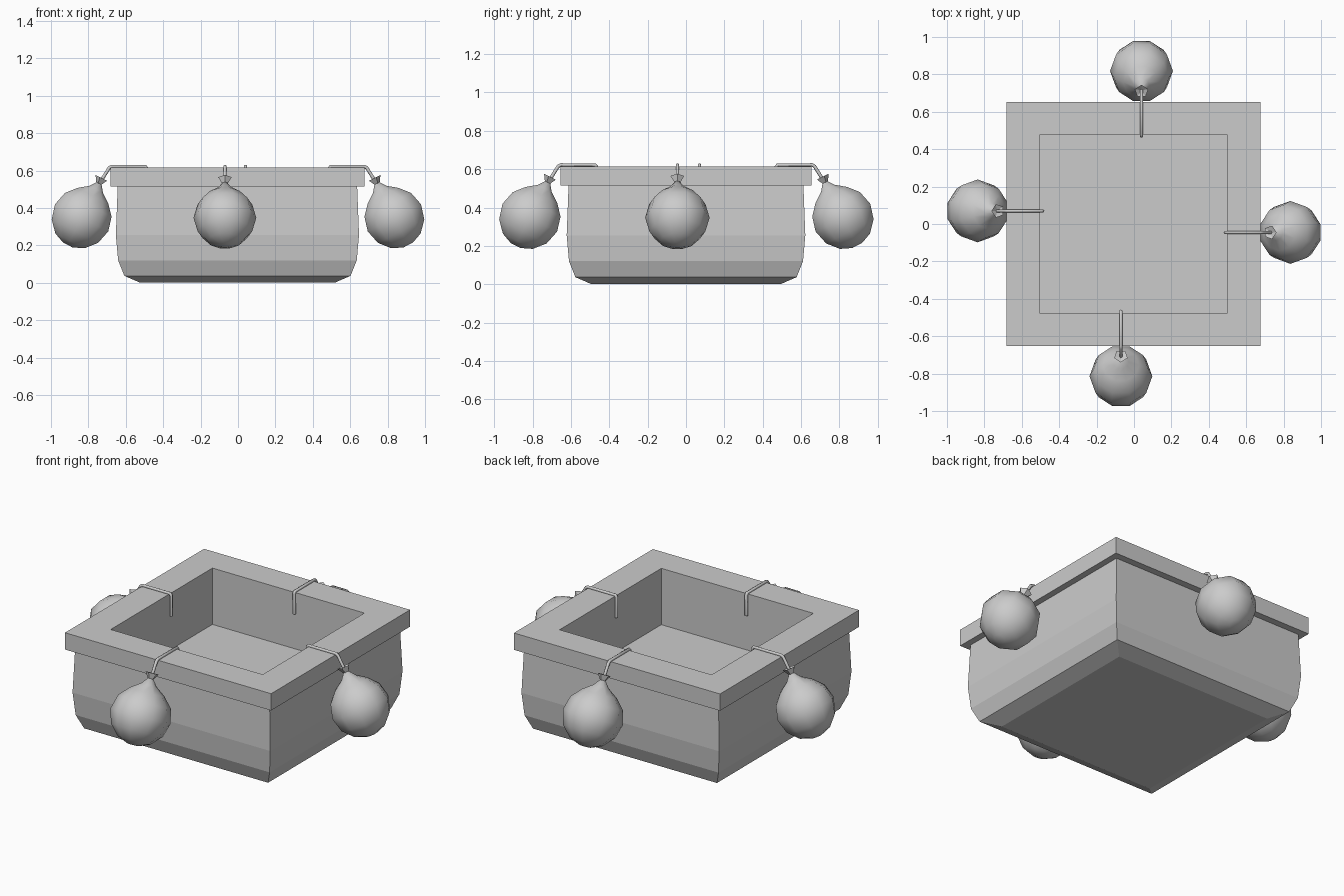
import bpy, bmesh, math
from mathutils import Matrix, Vector

cube = bpy.data.objects.get("Cube")
if cube:
    bpy.data.objects.remove(cube, do_unlink=True)

grey = bpy.data.materials.new("plain grey")
grey.use_nodes = True
COLOUR = (0.6, 0.6, 0.6, 1)
grey.diffuse_color = COLOUR
grey.node_tree.nodes["Principled BSDF"].inputs["Base Color"].default_value = COLOUR


def loft(name, rings, cap_start=False, cap_end=False, matrix=None, smooth=False):
    """Skin a list of equal-length point rings into a mesh object."""
    bm = bmesh.new()
    loops = [[bm.verts.new(p) for p in ring] for ring in rings]
    n = len(loops[0])
    for low, high in zip(loops, loops[1:]):
        for i in range(n):
            j = (i + 1) % n
            bm.faces.new((low[i], low[j], high[j], high[i]))
    if cap_start:
        bm.faces.new(loops[0][::-1])
    if cap_end:
        bm.faces.new(loops[-1])
    mesh = bpy.data.meshes.new(name)
    bm.to_mesh(mesh)
    bm.free()
    mesh.materials.append(grey)
    obj = bpy.data.objects.new(name, mesh)
    bpy.context.collection.objects.link(obj)
    if matrix:
        obj.matrix_world = matrix
    if smooth:
        mesh.polygons.foreach_set("use_smooth", [True] * len(mesh.polygons))
    return obj


def rect(half_x, half_y, z):
    return [(sx * half_x - 0.003, sy * half_y, z)
            for sx, sy in ((-1, -1), (1, -1), (1, 1), (-1, 1))]


def circle(radius, z, sides, turn=0.0):
    return [(radius * math.cos(turn + math.tau * i / sides),
             radius * math.sin(turn + math.tau * i / sides), z) for i in range(sides)]


# Basket: bulging body, square rim and straight inner lining
body = [(0.52, 0.0), (0.605, 0.037), (0.638, 0.12), (0.65, 0.255), (0.64, 0.517)]
loft("basket_body", [rect(x, x - 0.028, z) for x, z in body], cap_start=True)
loft("basket_rim", [rect(0.62, 0.59, 0.515), rect(0.678, 0.653, 0.515),
                    rect(0.678, 0.653, 0.615), rect(0.5, 0.478, 0.615)])
loft("basket_lining", [rect(0.5, 0.478, 0.615), rect(0.5, 0.478, 0.28)], cap_end=True)

# Sandbag profile as radius and height along its own axis, tied at the top
BAG = [(0.03, -0.163), (0.092, -0.138), (0.146, -0.08), (0.168, 0.0),
       (0.147, 0.078), (0.098, 0.132), (0.042, 0.172), (0.014, 0.208)]
KNOT = [(0.01, 0.195), (0.038, 0.238), (0.008, 0.228)]
WIRE = [(0.488, 0.49), (0.488, 0.612), (0.496, 0.622), (0.675, 0.622),
        (0.688, 0.615), (0.735, 0.54)]
TILT = Matrix.Rotation(math.radians(-27), 4, 'Y')


def hanging_bag(side, angle, sideways, outward):
    """One sandbag with its knot and the hook over the rim."""
    place = Matrix.Rotation(math.radians(angle), 4, 'Z') @ Matrix.Translation((outward, sideways, 0))
    bag_place = place @ Matrix.Translation((0.836, 0, 0.347)) @ TILT
    loft(side + "_sandbag", [circle(r, z, 10, math.pi / 10) for r, z in BAG],
         True, True, bag_place, smooth=True)
    loft(side + "_knot", [circle(r, z, 5) for r, z in KNOT], True, True, bag_place)
    curve = bpy.data.curves.new(side + "_hook", 'CURVE')
    curve.dimensions = '3D'
    curve.bevel_depth = 0.009
    curve.bevel_resolution = 1
    curve.use_fill_caps = True
    line = curve.splines.new('POLY')
    line.points.add(len(WIRE) - 1)
    for point, (x, z) in zip(line.points, WIRE):
        point.co = (x, 0, z, 1)
    curve.materials.append(grey)
    hook = bpy.data.objects.new(side + "_hook", curve)
    bpy.context.collection.objects.link(hook)
    hook.matrix_world = place


hanging_bag("left", 0, -0.045, 0.0)
hanging_bag("back", 90, -0.04, -0.018)
hanging_bag("right", 180, -0.07, 0.0)
hanging_bag("front", 270, -0.07, -0.022)
